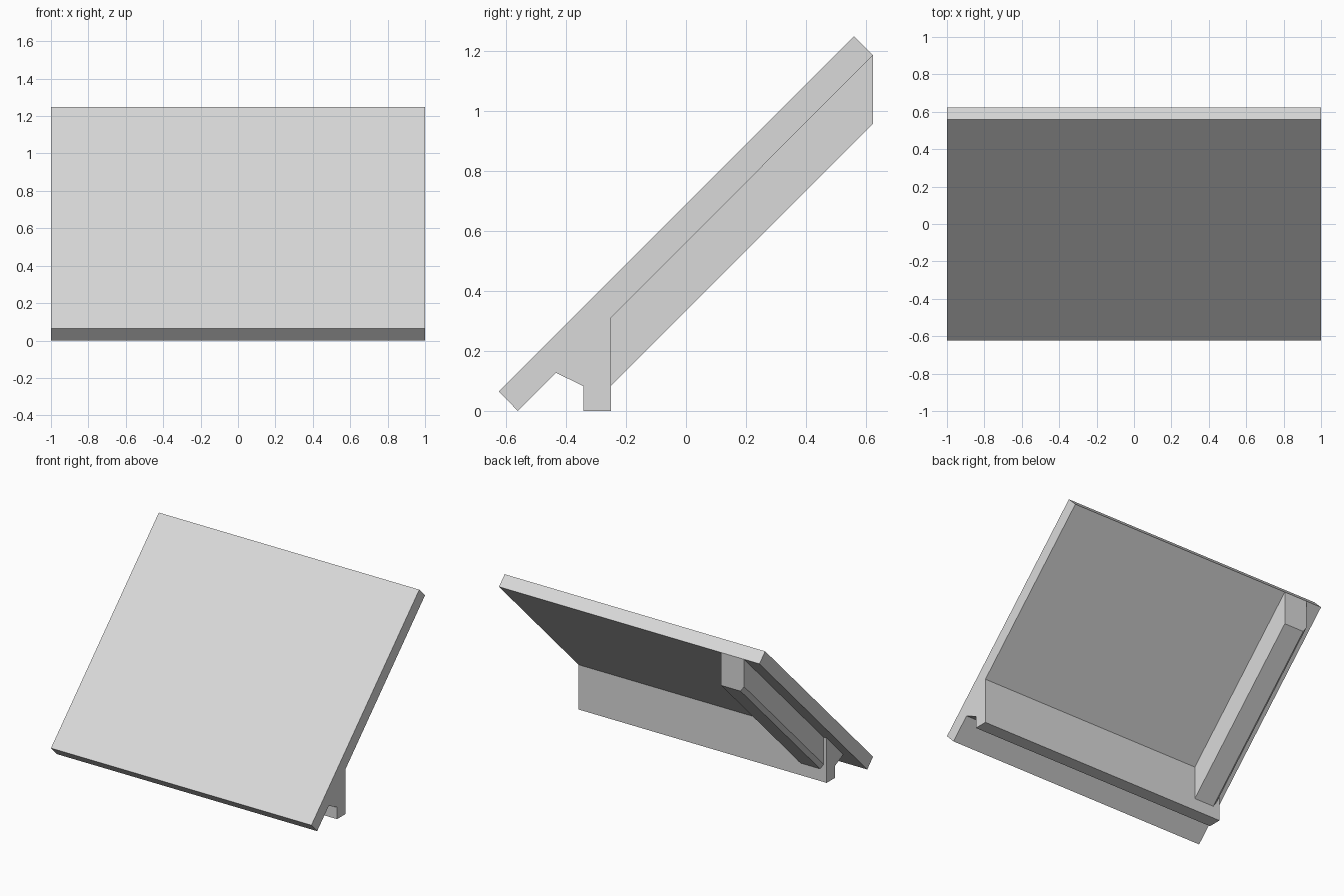
import bpy
import bmesh

if "Cube" in bpy.data.objects:
    bpy.data.objects.remove(bpy.data.objects["Cube"], do_unlink=True)

grey = bpy.data.materials.new("light_grey")
colour = (0.7, 0.7, 0.7, 1.0)
grey.diffuse_color = colour
grey.use_nodes = True
grey.node_tree.nodes["Principled BSDF"].inputs["Base Color"].default_value = colour


def extrude_profile(name, profile, x_start, x_end):
    """Extrude a closed (y, z) outline along x."""
    bm = bmesh.new()
    face = bm.faces.new([bm.verts.new((x_start, y, z)) for y, z in profile])
    new = bmesh.ops.extrude_face_region(bm, geom=[face])["geom"]
    bmesh.ops.translate(bm, vec=(x_end - x_start, 0, 0),
                        verts=[v for v in new if isinstance(v, bmesh.types.BMVert)])
    bmesh.ops.recalc_face_normals(bm, faces=bm.faces)
    mesh = bpy.data.meshes.new(name)
    bm.to_mesh(mesh)
    bm.free()
    mesh.materials.append(grey)
    obj = bpy.data.objects.new(name, mesh)
    bpy.context.collection.objects.link(obj)
    return obj


# Sloping roof slab
extrude_profile("roof_slab",
                [(-0.623, 0.065), (0.56, 1.248), (0.623, 1.185), (-0.56, 0.0)],
                -1, 1)

# Wall below the slab, with the sloped gusset at its front, short of one side
extrude_profile("support_wall",
                [(-0.25, 0.312), (-0.25, 0.0), (-0.342, 0.0),
                 (-0.342, 0.083), (-0.434, 0.128)],
                -0.905, 1)

# Sloping beam under the slab, with its outer lower edge chamfered
beam = extrude_profile("sloping_beam",
                       [(-0.25, 0.312), (0.623, 1.185), (0.623, 0.957), (-0.25, 0.084)],
                       -0.882, -0.705)
bm = bmesh.new()
bm.from_mesh(beam.data)
outer_low = [e for e in bm.edges
             if all(v.co.x < -0.8 and v.co.z - v.co.y < 0.4 for v in e.verts)]
bmesh.ops.bevel(bm, geom=outer_low, offset=0.027, segments=1, affect='EDGES')
bm.to_mesh(beam.data)
bm.free()
